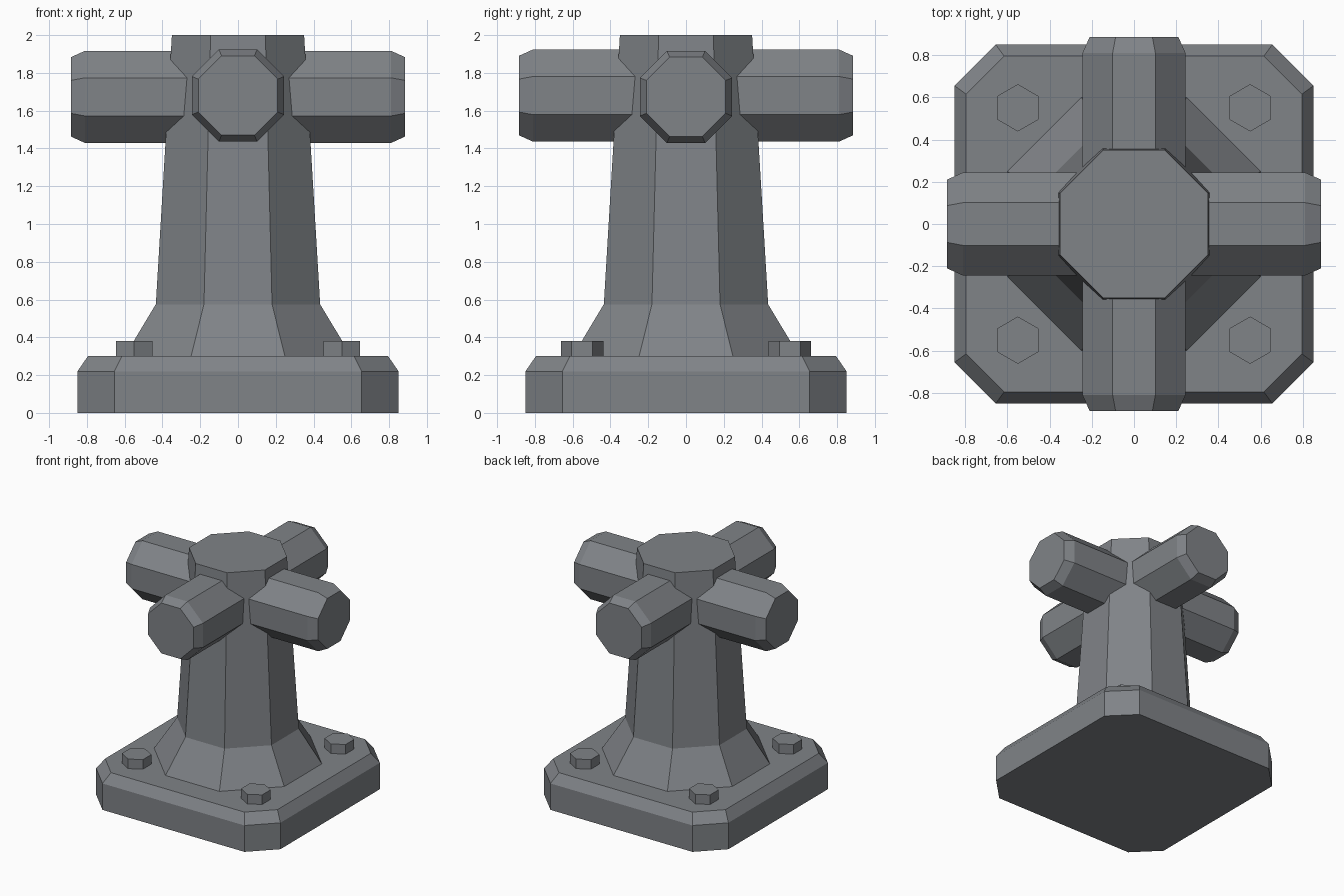
import bpy, bmesh
from math import pi, cos, sin, tan
from mathutils import Matrix

if "Cube" in bpy.data.objects:
    bpy.data.objects.remove(bpy.data.objects["Cube"])

# Dark iron grey
iron = bpy.data.materials.new("dark_iron")
iron.diffuse_color = (0.215, 0.228, 0.245, 1)
iron.use_nodes = True
iron.node_tree.nodes["Principled BSDF"].inputs["Base Color"].default_value = iron.diffuse_color


def loft(name, rings, matrix=Matrix()):
    """Skin a stack of rings, each (outline points, z), and cap both ends."""
    bm = bmesh.new()
    loops = [[bm.verts.new((x, y, z)) for x, y in pts] for pts, z in rings]
    n = len(loops[0])
    for a, b in zip(loops, loops[1:]):
        for i in range(n):
            j = (i + 1) % n
            bm.faces.new((a[i], a[j], b[j], b[i]))
    bm.faces.new(loops[0][::-1])
    bm.faces.new(loops[-1])
    bm.transform(matrix)
    bmesh.ops.recalc_face_normals(bm, faces=bm.faces)
    mesh = bpy.data.meshes.new(name)
    bm.to_mesh(mesh)
    bm.free()
    mesh.materials.append(iron)
    obj = bpy.data.objects.new(name, mesh)
    bpy.context.collection.objects.link(obj)
    return obj


def cut_square(half, corner):
    """Square outline with chamfered corners."""
    h, c = half, corner
    return [(h, -c), (h, c), (c, h), (-c, h), (-h, c), (-h, -c), (-c, -h), (c, -h)]


def octagon(apothem):
    return cut_square(apothem, apothem * tan(pi / 8))


def hexagon(r):
    return [(r * cos(pi / 2 + i * pi / 3), r * sin(pi / 2 + i * pi / 3)) for i in range(6)]


# Base plate with bevelled top edge
base = cut_square(0.85, 0.655)
loft("base_plate", [(base, 0), (base, 0.22), (cut_square(0.795, 0.615), 0.30)])

# Tapered post with flared foot
loft("post", [(octagon(0.60), 0.30), (octagon(0.435), 0.575), (octagon(0.35), 2.0)])

# Crossed bars through the post
bar = [(octagon(0.21), -0.885), (octagon(0.244), -0.81),
       (octagon(0.244), 0.81), (octagon(0.21), 0.885)]
loft("side_bar", bar, Matrix.Translation((0, 0, 1.673)) @ Matrix.Rotation(pi / 2, 4, 'Y'))
loft("front_bar", bar, Matrix.Translation((0, 0, 1.68)) @ Matrix.Rotation(pi / 2, 4, 'X'))

# Hex bolts at the four corners
for sx in (-1, 1):
    for sy in (-1, 1):
        side = ("front" if sy < 0 else "back") + ("_left" if sx < 0 else "_right")
        loft("bolt_" + side, [(hexagon(0.112), 0.29), (hexagon(0.112), 0.38)],
             Matrix.Translation((sx * 0.55, sy * 0.55, 0)))
